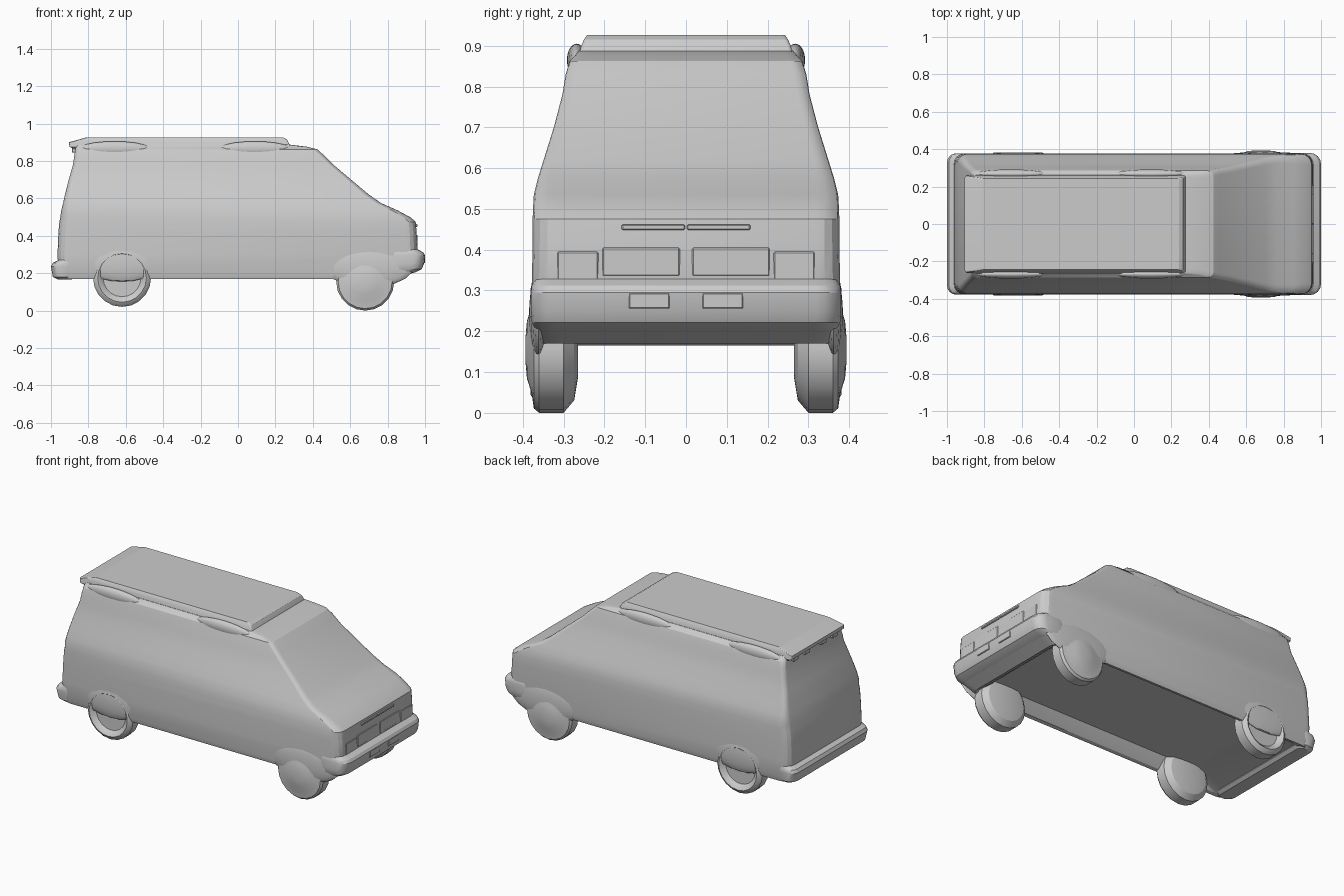
import bpy, bmesh, math
from mathutils import Vector

cube = bpy.data.objects.get("Cube")
if cube:
    bpy.data.objects.remove(cube)

grey = bpy.data.materials.new("plain_grey")
grey.use_nodes = True
COLOUR = (0.6, 0.6, 0.6, 1)
grey.diffuse_color = COLOUR
grey.node_tree.nodes["Principled BSDF"].inputs["Base Color"].default_value = COLOUR


def finish(name, bm, angle=30, mirror=False):
    bmesh.ops.recalc_face_normals(bm, faces=bm.faces)
    mesh = bpy.data.meshes.new(name)
    bm.to_mesh(mesh)
    bm.free()
    mesh.materials.append(grey)
    obj = bpy.data.objects.new(name, mesh)
    bpy.context.collection.objects.link(obj)
    if mirror:
        mod = obj.modifiers.new("Mirror", "MIRROR")
        mod.use_axis = (False, True, False)
    bpy.ops.object.select_all(action="DESELECT")
    obj.select_set(True)
    bpy.context.view_layer.objects.active = obj
    if angle:
        bpy.ops.object.shade_smooth_by_angle(angle=math.radians(angle))


def outline(bm, z, x0, x1, half, r, steps=4):
    """Rounded rectangle of vertices at height z."""
    ring = []
    corners = [(x1 - r, half - r), (x0 + r, half - r), (x0 + r, r - half), (x1 - r, r - half)]
    for quarter, (cx, cy) in enumerate(corners):
        for i in range(steps + 1):
            a = math.pi / 2 * (quarter + i / steps)
            ring.append(bm.verts.new((cx + r * math.cos(a), cy + r * math.sin(a), z)))
    return ring


def bridge(bm, rings):
    for low, high in zip(rings, rings[1:]):
        n = len(low)
        for i in range(n):
            j = (i + 1) % n
            bm.faces.new((low[i], low[j], high[j], high[i]))


def stack(layers):
    """Loft through (z, back, front, half width, corner radius) layers."""
    bm = bmesh.new()
    rings = [outline(bm, *layer) for layer in layers]
    bridge(bm, rings)
    bm.faces.new(rings[-1])
    return bm, rings[0]


def solid(name, layers, angle):
    bm, base = stack(layers)
    bm.faces.new(base[::-1])
    finish(name, bm, angle)


# Body shell with sloping windscreen
bm, sill = stack([
    (0.17, -0.95, 0.86, 0.366, 0.06),
    (0.20, -0.96, 0.93, 0.375, 0.06),
    (0.30, -0.965, 0.96, 0.378, 0.06),
    (0.42, -0.96, 0.955, 0.376, 0.06),
    (0.475, -0.955, 0.95, 0.376, 0.06),
    (0.50, -0.95, 0.92, 0.375, 0.06),
    (0.535, -0.945, 0.855, 0.373, 0.05),
    (0.575, -0.935, 0.765, 0.363, 0.04),
    (0.62, -0.925, 0.70, 0.349, 0.035),
    (0.70, -0.905, 0.605, 0.324, 0.03),
    (0.78, -0.882, 0.51, 0.303, 0.03),
    (0.83, -0.875, 0.46, 0.295, 0.03),
    (0.862, -0.87, 0.425, 0.285, 0.03),
    (0.876, -0.87, 0.37, 0.272, 0.03),
    (0.888, -0.87, 0.27, 0.262, 0.03),
])
# Floor recessed behind sloping sills and a rear ramp
lip = outline(bm, 0.175, -0.90, 0.85, 0.345, 0.05)
floor = outline(bm, 0.24, -0.68, 0.82, 0.30, 0.05)
bridge(bm, [floor, lip, sill])
bm.faces.new(floor)
finish("body_shell", bm, 22)

# Raised roof panel with bevelled back and front edges
solid("roof_panel", [
    (0.86, -0.87, 0.27, 0.25, 0.01),
    (0.875, -0.90, 0.28, 0.262, 0.01),
    (0.90, -0.905, 0.27, 0.257, 0.01),
    (0.915, -0.85, 0.262, 0.25, 0.01),
    (0.926, -0.81, 0.24, 0.243, 0.01),
], 15)

# Bumpers
solid("front_bumper", [
    (0.185, 0.83, 0.87, 0.355, 0.02),
    (0.205, 0.80, 0.95, 0.37, 0.05),
    (0.222, 0.78, 0.982, 0.378, 0.06),
    (0.25, 0.78, 0.995, 0.38, 0.06),
    (0.295, 0.78, 1.0, 0.38, 0.06),
    (0.312, 0.78, 0.99, 0.378, 0.06),
    (0.33, 0.80, 0.955, 0.37, 0.05),
], 25)
solid("rear_bumper", [
    (0.165, -0.96, -0.89, 0.35, 0.03),
    (0.18, -0.99, -0.87, 0.37, 0.05),
    (0.235, -1.0, -0.86, 0.378, 0.05),
    (0.255, -0.99, -0.86, 0.377, 0.05),
    (0.275, -0.95, -0.86, 0.37, 0.04),
], 25)


def block(name, centre, size):
    bm = bmesh.new()
    bmesh.ops.create_cube(bm, size=1)
    for v in bm.verts:
        v.co = Vector(c + s * p for c, s, p in zip(centre, size, v.co))
    bmesh.ops.bevel(bm, geom=bm.edges[:], offset=0.003, segments=1, affect="EDGES")
    finish(name, bm, 0, True)


# Nose details: grille lip, lower panels, lamps and bumper pads
block("grille_lip", (0.950, 0.08, 0.455), (0.018, 0.155, 0.014))
block("grille_panel", (0.953, 0.11, 0.37), (0.014, 0.19, 0.07))
block("headlamp", (0.953, 0.265, 0.36), (0.014, 0.10, 0.07))
block("bumper_pad", (0.995, 0.09, 0.275), (0.012, 0.10, 0.04))

# Tabs under the rear roof edge
for side, y in (("inner", 0.08), ("outer", 0.19)):
    block(side + "_roof_tab", (-0.878, y, 0.86), (0.02, 0.05, 0.03))


def mound(name, centre, radii):
    bm = bmesh.new()
    bmesh.ops.create_uvsphere(bm, u_segments=20, v_segments=10, radius=1)
    for v in bm.verts:
        v.co = Vector(c + r * p for c, r, p in zip(centre, radii, v.co))
    finish(name, bm, 30, True)


# Rack mounts along the roof edges
for label, x in (("rear", -0.66), ("front", 0.09)):
    mound(label + "_rack_mount", (x, 0.268, 0.865), (0.19, 0.024, 0.04))

# Flared wheel arches
mound("front_arch", (0.70, 0.362, 0.235), (0.24, 0.023, 0.11))
mound("rear_arch", (-0.62, 0.362, 0.255), (0.21, 0.021, 0.10))


def wheel(name, x, z, radius, hub, sides=20):
    """Lathe a tyre about the axle, closed by the given hub profile."""
    profile = [(0.265, 0.45), (0.274, 0.8), (0.30, 1), (0.36, 1), (0.373, 0.93)] + hub
    bm = bmesh.new()
    turn = [2 * math.pi * i / sides for i in range(sides)]
    rings = []
    for y, r in profile:
        rings.append([bm.verts.new((x + radius * r * math.cos(a), y,
                                    z + radius * r * math.sin(a))) for a in turn])
    bridge(bm, rings)
    bm.faces.new(rings[0])
    bm.faces.new(rings[-1])
    finish(name, bm, 30, True)


# Front hubs bulge outwards, rear hubs are dished
wheel("front_wheel", 0.68, 0.155, 0.155, [(0.378, 0.7), (0.390, 0.45), (0.394, 0.15)])
wheel("rear_wheel", -0.62, 0.175, 0.155, [(0.381, 0.84), (0.376, 0.78), (0.355, 0.65)])
